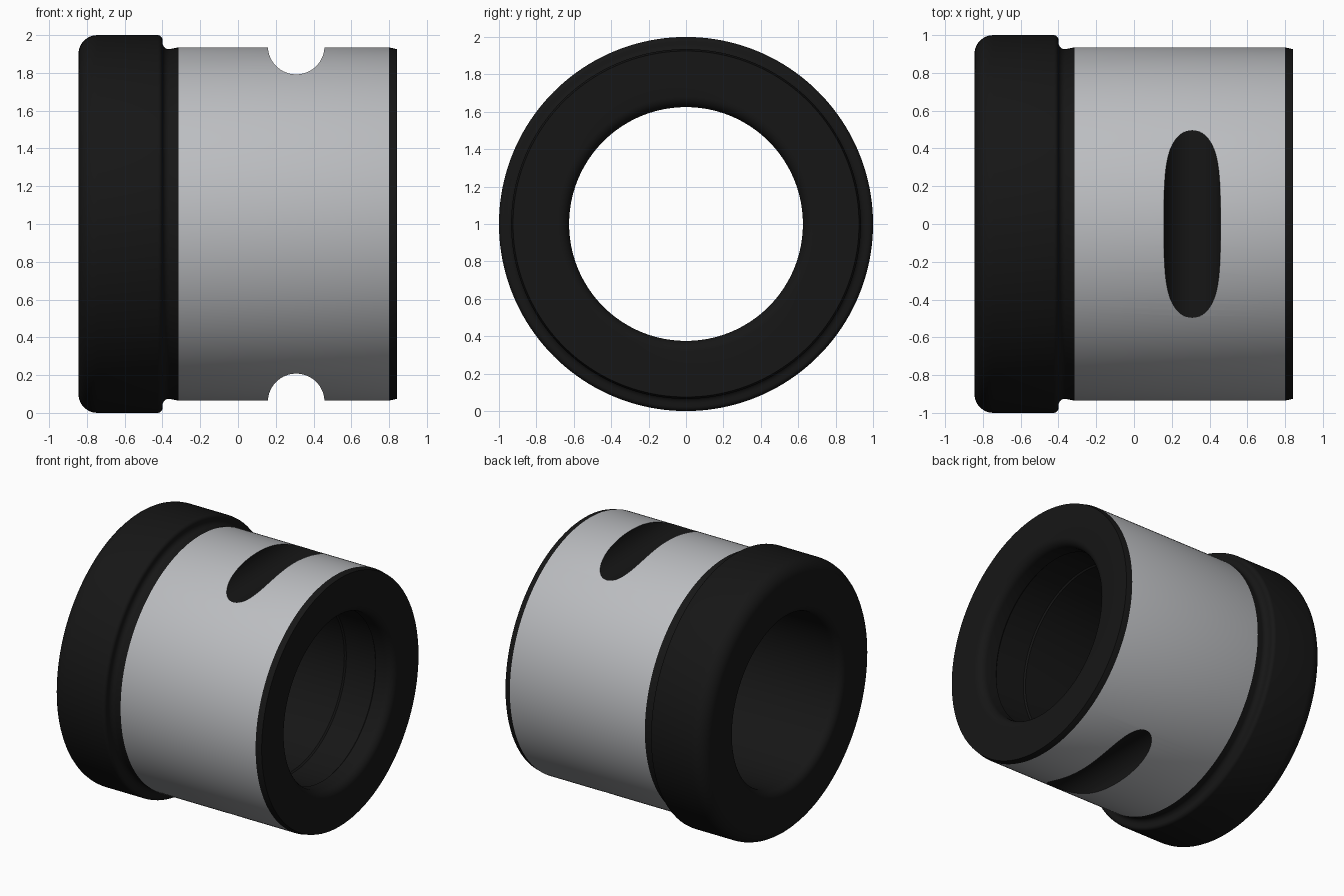
import bpy, bmesh
from math import sin, cos, pi, radians

if "Cube" in bpy.data.objects:
    bpy.data.objects.remove(bpy.data.objects["Cube"])

SEG = 160
AXIS_Z = 1.0


def material(name, rgb):
    m = bpy.data.materials.new(name)
    m.diffuse_color = (*rgb, 1)
    m.use_nodes = True
    m.node_tree.nodes["Principled BSDF"].inputs["Base Color"].default_value = m.diffuse_color
    return m


steel = material("ground_steel", (0.50, 0.51, 0.53))
black = material("black_oxide", (0.008, 0.008, 0.008))


def arc(cx, cr, rad, a0, a1, n=7):
    """Rounded corner in the (x, radius) plane."""
    return [(cx + rad * cos(radians(a0 + (a1 - a0) * i / n)),
             cr + rad * sin(radians(a0 + (a1 - a0) * i / n))) for i in range(n + 1)]


# Closed profile of the bushing: collar, undercut, barrel, then back through the bore
profile = arc(-0.745, 0.90, 0.10, 180, 90)            # collar outer corner
profile += arc(-0.425, 0.975, 0.025, 90, 0, 5)        # collar shoulder
profile += arc(-0.365, 0.96, 0.035, 180, 270, 5)      # undercut fillet
profile += [(-0.315, 0.935)]
barrel_index = len(profile) - 1                       # next segment is the bright barrel
profile += [(0.80, 0.935), (0.843, 0.925)]
profile += arc(0.783, 0.685, 0.06, 0, -90)            # bore entry, right
profile += [(0.70, 0.625), (0.69, 0.635), (0.45, 0.635), (0.44, 0.625)]
profile += arc(-0.785, 0.685, 0.06, 270, 180)         # bore entry, left

# Revolve the profile about the x axis
bm = bmesh.new()
rings = []
for i in range(SEG):
    a = 2 * pi * i / SEG
    rings.append([bm.verts.new((x, r * cos(a), AXIS_Z + r * sin(a))) for x, r in profile])
n = len(profile)
for i in range(SEG):
    p, q = rings[i], rings[(i + 1) % SEG]
    for j in range(n):
        k = (j + 1) % n
        f = bm.faces.new((p[j], p[k], q[k], q[j]))
        f.material_index = 0 if j == barrel_index else 1
bmesh.ops.recalc_face_normals(bm, faces=bm.faces)
mesh = bpy.data.meshes.new("guide_bushing")
bm.to_mesh(mesh)
bm.free()
mesh.materials.append(steel)
mesh.materials.append(black)
bushing = bpy.data.objects.new("guide_bushing", mesh)
bpy.context.collection.objects.link(bushing)
bpy.context.view_layer.objects.active = bushing

# Round clamp slots across the top and bottom of the barrel
for side in (1, -1):
    bpy.ops.mesh.primitive_cylinder_add(vertices=64, radius=0.15, depth=2.4,
                                        location=(0.308, 0, AXIS_Z + side * 0.942),
                                        rotation=(pi / 2, 0, 0))
    cutter = bpy.context.object
    cutter.name = "slot_cutter"
    cutter.hide_render = True
    cutter.data.materials.append(black)
    mod = bushing.modifiers.new("slot", 'BOOLEAN')
    mod.operation = 'DIFFERENCE'
    mod.solver = 'EXACT'
    mod.material_mode = 'TRANSFER'
    mod.object = cutter
    bpy.context.view_layer.objects.active = bushing
    bpy.ops.object.modifier_apply(modifier=mod.name)
    bpy.data.objects.remove(cutter)

# Smooth shading with crisp edges
bpy.ops.object.select_all(action='DESELECT')
bushing.select_set(True)
bpy.context.view_layer.objects.active = bushing
bpy.ops.object.shade_smooth_by_angle(angle=radians(25))
